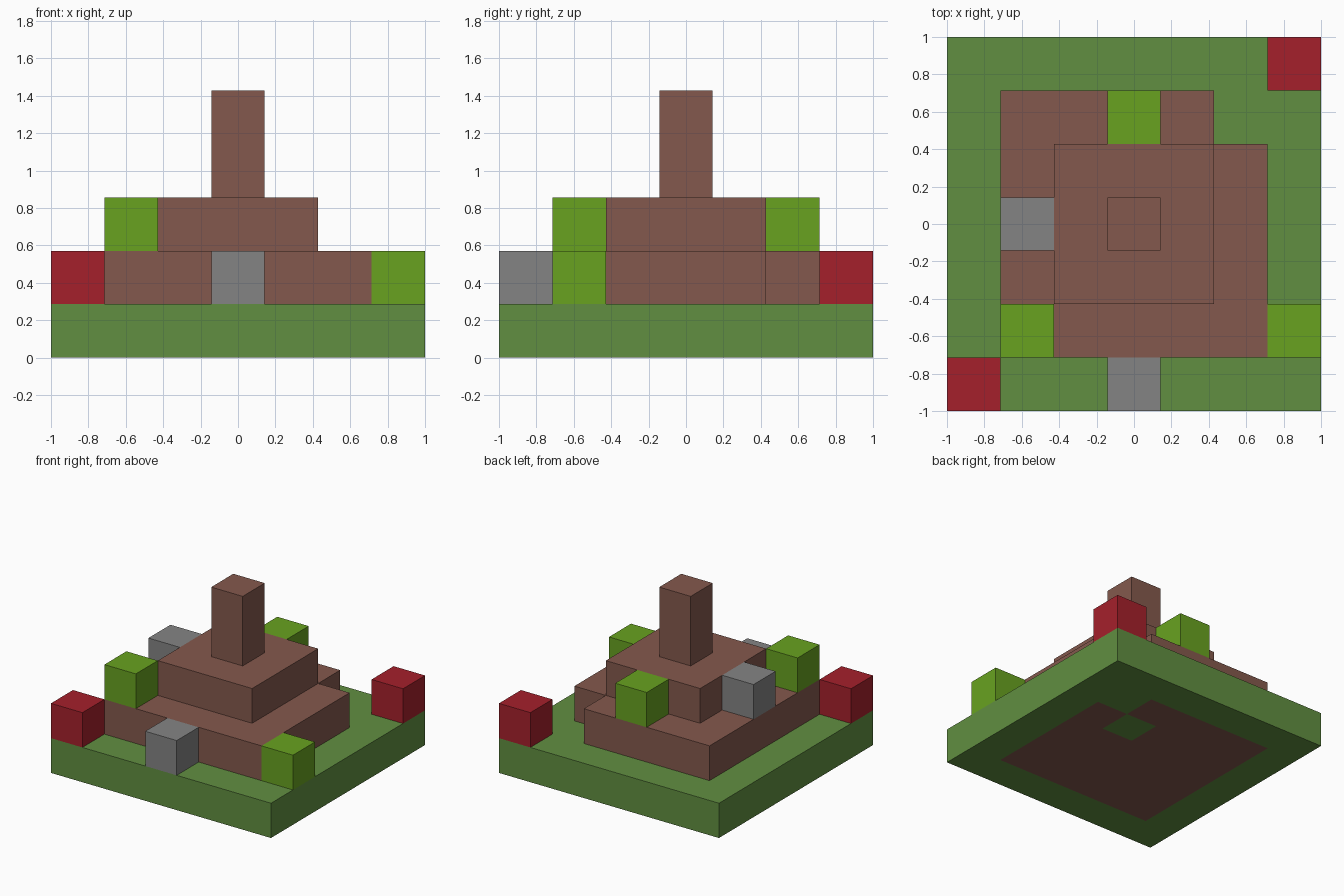
import bpy
import bmesh

cube = bpy.data.objects.get("Cube")
if cube:
    bpy.data.objects.remove(cube, do_unlink=True)

U = 2 / 7  # edge of one building block


def material(name, rgb):
    """Flat material from 0-255 display values."""
    lin = [((c / 255 + 0.055) / 1.055) ** 2.4 for c in rgb] + [1.0]
    mat = bpy.data.materials.new(name)
    mat.use_nodes = True
    mat.diffuse_color = lin
    bsdf = mat.node_tree.nodes["Principled BSDF"]
    bsdf.inputs["Base Color"].default_value = lin
    bsdf.inputs["Roughness"].default_value = 0.9
    return mat


GRASS = material("grass green", (97, 143, 65))
EARTH = material("earth brown", (132, 89, 77))
LEAF = material("leaf green", (104, 162, 32))
RED = material("deep red", (165, 32, 43))
STONE = material("stone grey", (132, 132, 132))


def finish(name, bm, *mats):
    mesh = bpy.data.meshes.new(name)
    bmesh.ops.recalc_face_normals(bm, faces=bm.faces)
    bm.to_mesh(mesh)
    bm.free()
    for mat in mats:
        mesh.materials.append(mat)
    obj = bpy.data.objects.new(name, mesh)
    bpy.context.collection.objects.link(obj)
    return obj


def prism(name, outline, level, height, mat):
    """Extrude an outline, given in blocks from the centre, upward."""
    bm = bmesh.new()
    face = bm.faces.new([bm.verts.new((x * U, y * U, level * U)) for x, y in outline])
    top = bmesh.ops.extrude_face_region(bm, geom=[face])["geom"]
    bmesh.ops.translate(bm, vec=(0, 0, height * U),
                        verts=[v for v in top if isinstance(v, bmesh.types.BMVert)])
    return finish(name, bm, mat)


def box(name, x, y, level, mat, size=1, height=1):
    h = size / 2
    return prism(name, [(x - h, y - h), (x + h, y - h), (x + h, y + h), (x - h, y + h)],
                 level, height, mat)


# Grass slab, with the earth core showing on its underside
bm = bmesh.new()
bmesh.ops.create_grid(bm, x_segments=7, y_segments=7, size=1)
underside = bm.faces[:]
for f in underside:
    c = f.calc_center_median() / U
    i, j = round(c.x), round(c.y)
    in_core = max(abs(i), abs(j)) <= 2 and (i, j) not in ((1, 1), (2, 2))
    f.material_index = int(in_core)
top = bmesh.ops.extrude_face_region(bm, geom=underside, use_keep_orig=True)["geom"]
bmesh.ops.translate(bm, vec=(0, 0, U),
                    verts=[v for v in top if isinstance(v, bmesh.types.BMVert)])
for f in bm.faces:
    if f.calc_center_median().z > 0.01:
        f.material_index = 0
finish("grass_base", bm, GRASS, EARTH)

# Stepped mound and its pillar
prism("lower_step", [(-2.5, -2.5), (2.5, -2.5), (2.5, 1.5),
                     (1.5, 1.5), (1.5, 2.5), (-2.5, 2.5)], 1, 1, EARTH)
box("upper_step", 0, 0, 2, EARTH, size=3)
box("pillar", 0, 0, 3, EARTH, height=2)

# Loose blocks around the mound
box("red_block_front", -3, -3, 1, RED)
box("red_block_back", 3, 3, 1, RED)
box("stone_front", 0, -3, 1, STONE)
box("stone_side", -2, 0, 2, STONE)
box("bush_low", 3, -2, 1, LEAF)
box("bush_front", -2, -2, 2, LEAF)
box("bush_back", 0, 2, 2, LEAF)
